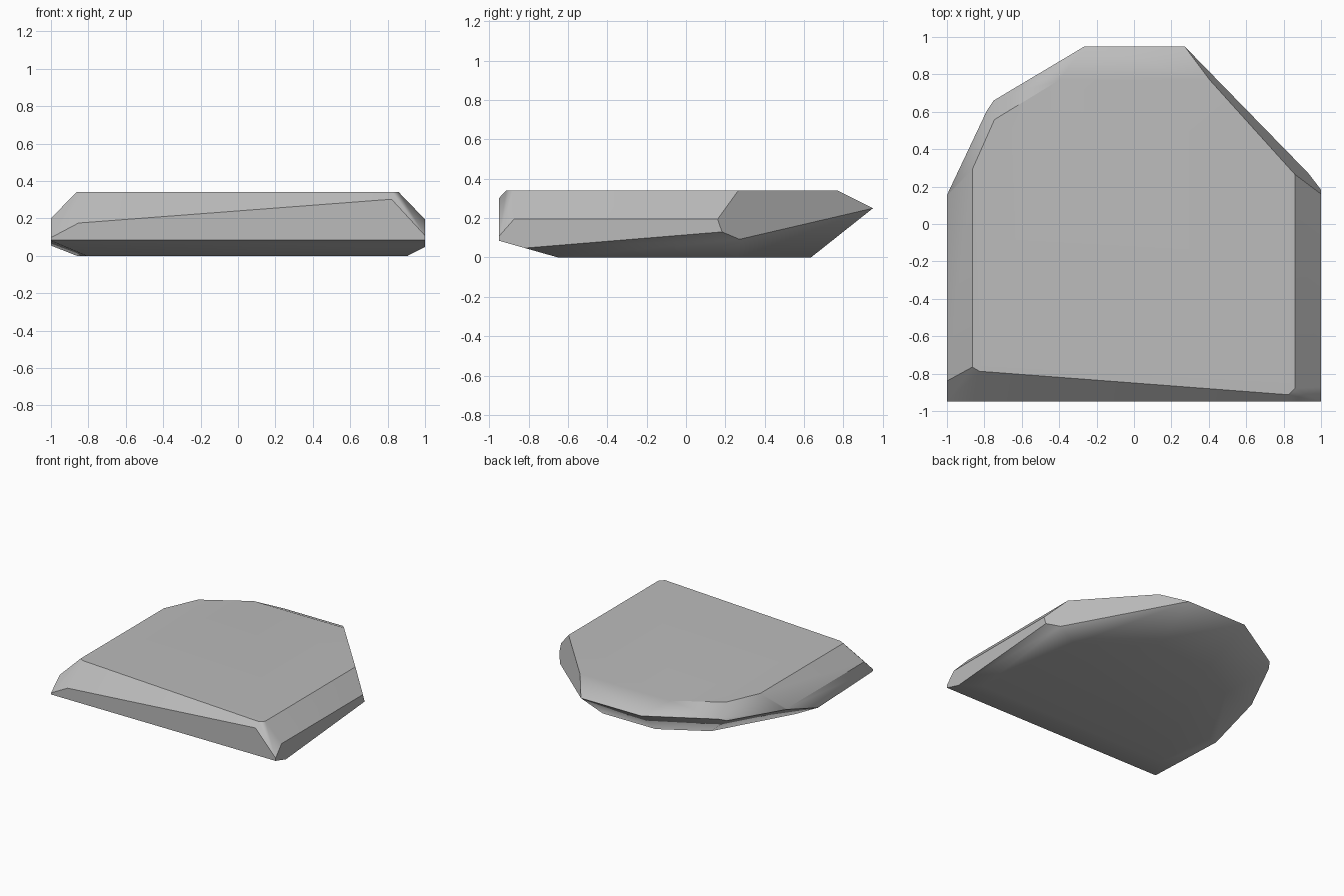
import bpy
import bmesh
import math
from mathutils import Matrix, Vector

# Remove the default cube only
default_cube = bpy.data.objects.get("Cube")
if default_cube:
    bpy.data.objects.remove(default_cube, do_unlink=True)


def make_material(name, colour):
    material = bpy.data.materials.new(name)
    material.use_nodes = True
    material.diffuse_color = colour
    shader = material.node_tree.nodes["Principled BSDF"]
    shader.inputs["Base Color"].default_value = colour
    shader.inputs["Roughness"].default_value = 0.9
    return material


def chip_off(bm, normal, offset):
    """Slice away everything beyond the plane normal . p = offset and cap the cut."""
    normal = Vector(normal)
    point = normal * (offset / normal.length_squared)
    geometry = bm.verts[:] + bm.edges[:] + bm.faces[:]
    bmesh.ops.bisect_plane(bm, geom=geometry, plane_co=point, plane_no=normal,
                           dist=0.0001, clear_outer=True)
    rim = [edge for edge in bm.edges if edge.is_boundary]
    if rim:
        bmesh.ops.holes_fill(bm, edges=rim, sides=0)


# Each facet of the stone: outward direction and distance of its cutting plane
facets = {
    "right upper slope": ((1, 0, 0.966), 1.188),
    "left upper slope": ((-1, 0, 0.966), 1.193),
    "front upper slope": ((-0.076, -1, 1), 1.19),
    "front right corner": ((0.955, -1, 0.88), 2.0),
    "front left corner": ((-0.571, -1, 1.08), 1.626),
    "back right side": ((0.51, 0.46, 0.16), 0.615),
    "back upper slope": ((0, 1, 2), 1.45),
    "back left upper slope": ((-0.61, 1, 1.084), 1.382),
    "back left side": ((-0.27, 0.12, 0.139), 0.3157),
    "left rear underside": ((-0.522, 0.294, -0.85), 0.402),
    "back left underside": ((-0.68, 1.18, -1.73), 0.868),
    "back underside": ((0, 1, -1.26), 0.635),
    "back right underside": ((0.63, 0.847, -1), 0.725),
    "right underside": ((0.664, 0.082, -1), 0.549),
    "front underside": ((0, -0.283, -1), 0.184),
    "left underside": ((-0.369, -0.038, -1), 0.324),
}

# Solid slab that the stone is chipped from
slab_size = Vector((2, 1.9, 0.34))
bm = bmesh.new()
slab_matrix = Matrix.Translation((0, 0, slab_size.z / 2)) @ Matrix.Diagonal(slab_size).to_4x4()
bmesh.ops.create_cube(bm, size=1, matrix=slab_matrix)
for direction, distance in facets.values():
    chip_off(bm, direction, distance)
bmesh.ops.remove_doubles(bm, verts=bm.verts[:], dist=0.001)
bmesh.ops.recalc_face_normals(bm, faces=bm.faces[:])

mesh = bpy.data.meshes.new("flat_rock")
bm.to_mesh(mesh)
bm.free()
mesh.materials.append(make_material("stone grey", (0.5, 0.5, 0.5, 1)))

rock = bpy.data.objects.new("flat_rock", mesh)
bpy.context.scene.collection.objects.link(rock)

# Soft blend on shallow edges, crisp on steep ones
bpy.ops.object.select_all(action="DESELECT")
rock.select_set(True)
bpy.context.view_layer.objects.active = rock
bpy.ops.object.shade_smooth_by_angle(angle=math.radians(40))
weighted = rock.modifiers.new("Weighted Normal", "WEIGHTED_NORMAL")
weighted.keep_sharp = True
